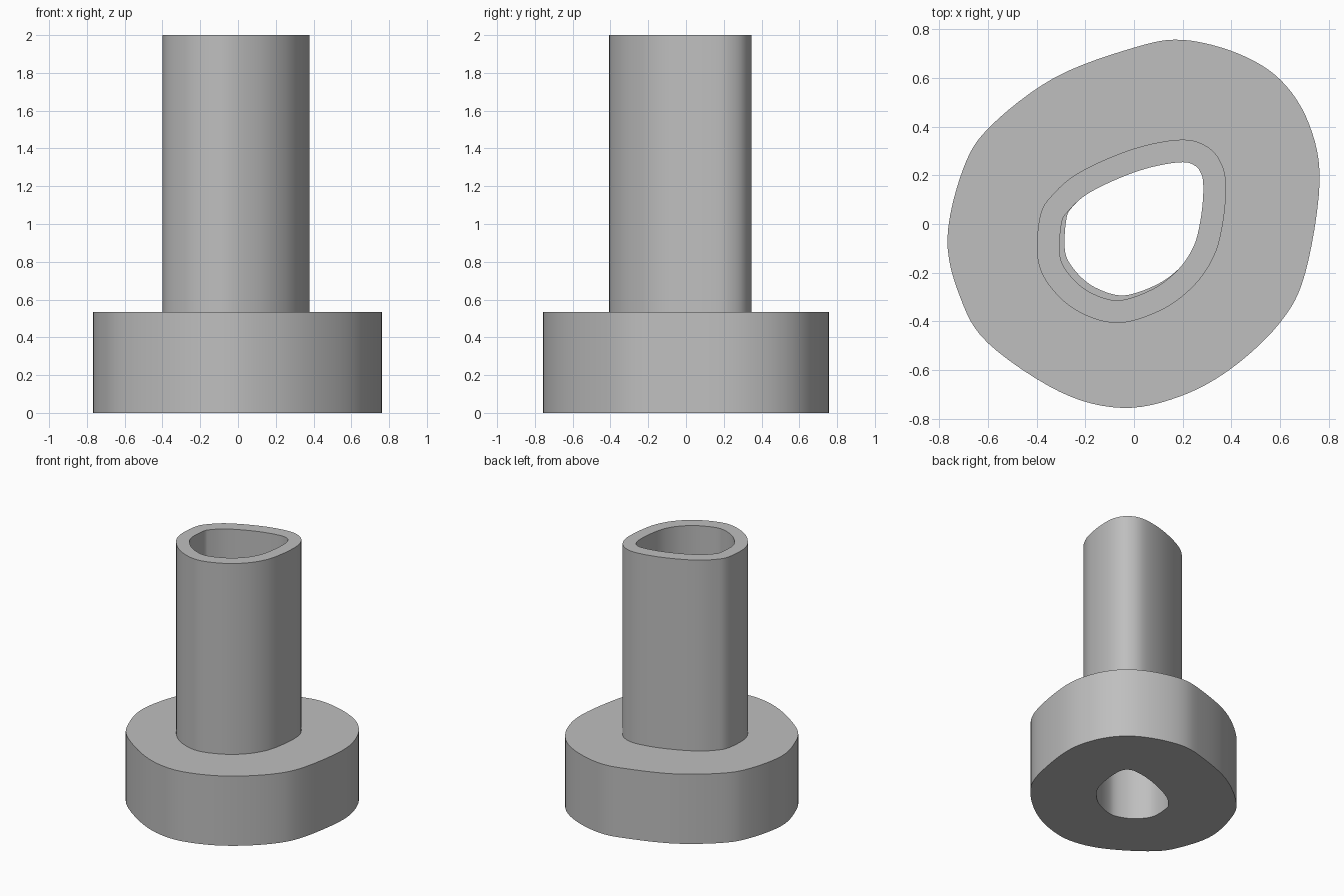
import bpy
import bmesh
import math
from mathutils import Vector

default_cube = bpy.data.objects.get("Cube")
if default_cube:
    bpy.data.objects.remove(default_cube, do_unlink=True)

BASE_TOP = 0.535
TUBE_TOP = 2.0
WALL = 0.093
HOLE_SHIFT = Vector((0.02, 0.02))

# Rounded egg-shaped outlines, clockwise from the back
BASE_OUTLINE = [
    (0.2, 0.757), (0.43, 0.7), (0.605, 0.59), (0.72, 0.41), (0.763, 0.17),
    (0.703, -0.205), (0.6, -0.406), (0.4, -0.594), (0.186, -0.71),
    (-0.05, -0.756), (-0.305, -0.69), (-0.6, -0.49), (-0.715, -0.3),
    (-0.767, -0.06), (-0.703, 0.225), (-0.592, 0.4), (-0.326, 0.602),
    (0, 0.725)]
TUBE_OUTLINE = [
    (0.2, 0.347), (0.31, 0.312), (0.365, 0.235), (0.378, 0.14), (0.365, 0),
    (0.33, -0.13), (0.25, -0.25), (0.12, -0.35), (-0.06, -0.407),
    (-0.22, -0.365), (-0.335, -0.27), (-0.395, -0.15), (-0.387, 0.03),
    (-0.335, 0.12), (-0.22, 0.215), (0, 0.31)]

grey = bpy.data.materials.new("plain grey")
grey.use_nodes = True
colour = (0.52, 0.52, 0.52, 1)
grey.diffuse_color = colour
grey.node_tree.nodes["Principled BSDF"].inputs["Base Color"].default_value = colour


def smooth_loop(points, steps=6):
    """Closed smooth curve through the points."""
    pts = [Vector(p) for p in points]
    n = len(pts)
    loop = []
    for i in range(n):
        a, b, c, d = (pts[(i + k) % n] for k in (-1, 0, 1, 2))
        for s in range(steps):
            t = s / steps
            loop.append(0.5 * (2 * b + (c - a) * t
                               + (2 * a - 5 * b + 4 * c - d) * t ** 2
                               + (3 * b - a - 3 * c + d) * t ** 3))
    return loop


def inset_loop(loop, distance):
    """Clockwise loop moved inwards by the distance."""
    n = len(loop)
    result = []
    for i, p in enumerate(loop):
        along = (loop[(i + 1) % n] - loop[i - 1]).normalized()
        result.append(p + Vector((along.y, -along.x)) * distance)
    return result


def hollow_prism(name, outer, inner, low, high):
    """Upright ring-shaped prism between two matching loops."""
    bm = bmesh.new()
    rings = [[bm.verts.new((p.x, p.y, z)) for p in loop]
             for loop, z in ((outer, low), (outer, high),
                             (inner, high), (inner, low))]
    n = len(outer)
    for k, ring in enumerate(rings):
        after = rings[(k + 1) % len(rings)]
        for i in range(n):
            j = (i + 1) % n
            bm.faces.new((ring[i], ring[j], after[j], after[i]))
    bmesh.ops.recalc_face_normals(bm, faces=bm.faces)
    mesh = bpy.data.meshes.new(name)
    bm.to_mesh(mesh)
    bm.free()
    mesh.materials.append(grey)
    obj = bpy.data.objects.new(name, mesh)
    bpy.context.collection.objects.link(obj)
    bpy.ops.object.select_all(action="DESELECT")
    obj.select_set(True)
    bpy.context.view_layer.objects.active = obj
    bpy.ops.object.shade_smooth_by_angle(angle=math.radians(30))
    return obj


# Tube with an even wall
tube_outer = smooth_loop(TUBE_OUTLINE)
tube_bore = inset_loop(tube_outer, WALL)
hollow_prism("tube", tube_outer, tube_bore, BASE_TOP, TUBE_TOP)

# Wide base; its hole is slightly offset from the bore
base_outer = smooth_loop(BASE_OUTLINE)


def match_loop(loop, count):
    """Resample a closed loop evenly to a vertex count."""
    n = len(loop)
    result = []
    for i in range(count):
        whole, part = divmod(i * n / count, 1)
        k = int(whole)
        result.append(loop[k].lerp(loop[(k + 1) % n], part))
    return result


base_hole = [p + HOLE_SHIFT for p in match_loop(tube_bore, len(base_outer))]
hollow_prism("base", base_outer, base_hole, 0, BASE_TOP)
